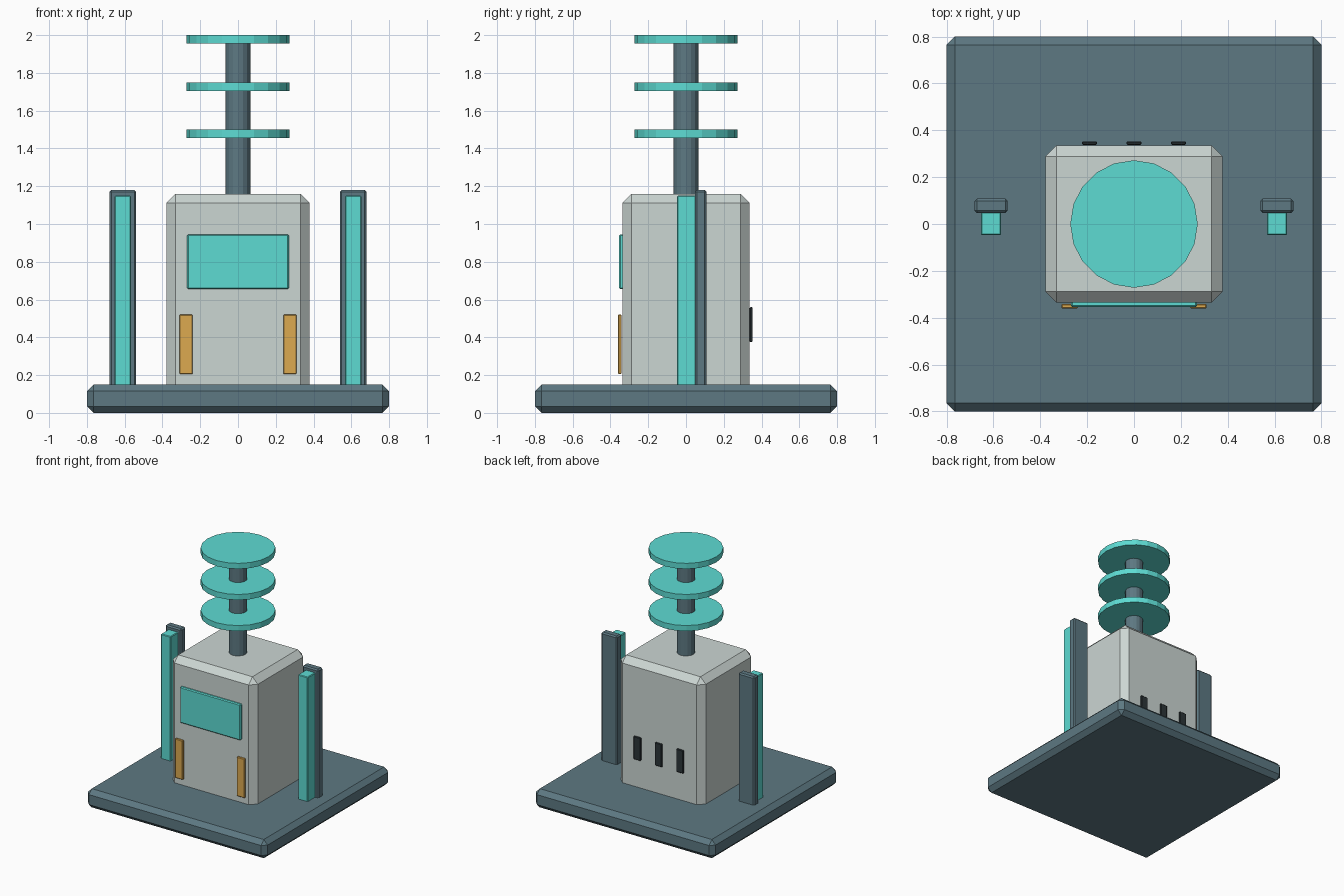
import bpy, bmesh

if "Cube" in bpy.data.objects:
    bpy.data.objects.remove(bpy.data.objects["Cube"])


def material(name, rgb):
    m = bpy.data.materials.new(name)
    m.diffuse_color = (*rgb, 1)
    m.use_nodes = True
    m.node_tree.nodes["Principled BSDF"].inputs["Base Color"].default_value = m.diffuse_color
    return m


SLATE = material("slate", (0.11, 0.19, 0.225))
SHELL = material("pale_shell", (0.60, 0.67, 0.65))
GLOW = material("turquoise", (0.11, 0.71, 0.65))
AMBER = material("amber", (0.72, 0.40, 0.08))
DARK = material("dark", (0.025, 0.035, 0.04))


def finish(bm, name, mat):
    me = bpy.data.meshes.new(name)
    bm.to_mesh(me)
    bm.free()
    me.materials.append(mat)
    ob = bpy.data.objects.new(name, me)
    bpy.context.collection.objects.link(ob)


def box(name, x, y, z, mat, bevel):
    """Chamfered box from (min, max) ranges on each axis."""
    bm = bmesh.new()
    bmesh.ops.create_cube(bm, size=1)
    for v in bm.verts:
        v.co = [(r[0] + r[1]) / 2 + c * (r[1] - r[0]) for r, c in zip((x, y, z), v.co)]
    bmesh.ops.bevel(bm, geom=bm.edges[:], offset=bevel, segments=1,
                    profile=0.5, affect='EDGES')
    finish(bm, name, mat)


def cylinder(name, radius, z0, z1, sides, mat):
    bm = bmesh.new()
    bmesh.ops.create_cone(bm, cap_ends=True, segments=sides, radius1=radius,
                          radius2=radius, depth=z1 - z0)
    bmesh.ops.translate(bm, vec=(0, 0, (z0 + z1) / 2), verts=bm.verts)
    finish(bm, name, mat)


# Base slab and main housing
box("base", (-0.8, 0.8), (-0.8, 0.8), (0, 0.15), SLATE, 0.035)
box("housing", (-0.378, 0.378), (-0.336, 0.336), (0.10, 1.16), SHELL, 0.048)

# Mast with three discs
cylinder("mast", 0.067, 1.12, 1.97, 16, SLATE)
for i, top in enumerate((1.50, 1.75, 2.0)):
    cylinder(f"disc_{i + 1}", 0.272, top - 0.045, top, 20, GLOW)

# Front screen
box("screen", (-0.27, 0.27), (-0.355, -0.325), (0.655, 0.945), GLOW, 0.007)

# Side posts with light strips, and front indicator bars
for side, s in (("left", -1), ("right", 1)):
    def span(cx, w):
        return (s * cx - w / 2, s * cx + w / 2)
    box(f"post_{side}", span(0.61, 0.142), (0.047, 0.108), (0.12, 1.18), SLATE, 0.01)
    box(f"light_strip_{side}", span(0.61, 0.086), (-0.048, 0.052), (0.12, 1.15), GLOW, 0.005)
    box(f"indicator_{side}", span(0.275, 0.07), (-0.36, -0.341), (0.205, 0.52), AMBER, 0.004)

# Rear vents
for i, cx in enumerate((-0.19, 0, 0.19)):
    box(f"vent_{i + 1}", (cx - 0.031, cx + 0.031), (0.337, 0.353), (0.375, 0.56), DARK, 0.004)
